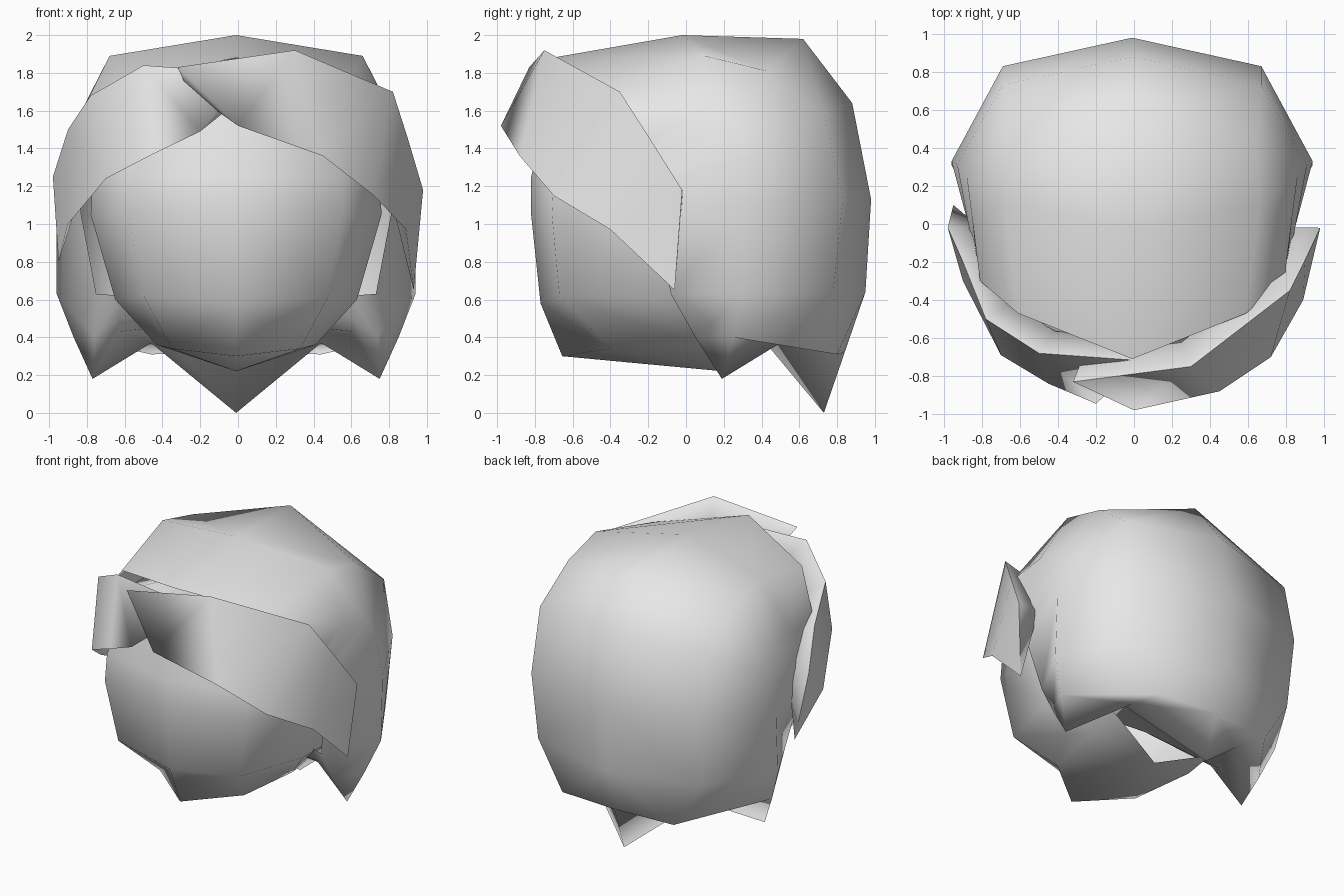
import bpy
import bmesh
from math import radians
from mathutils import Vector

default = bpy.data.objects.get("Cube")
if default:
    bpy.data.objects.remove(default, do_unlink=True)

grey = bpy.data.materials.new("light_grey")
grey.use_nodes = True
COLOUR = (.8, .8, .8, 1)
grey.diffuse_color = COLOUR
grey.node_tree.nodes["Principled BSDF"].inputs["Base Color"].default_value = COLOUR


def grid(bm, strips):
    """Skin neighbouring strips of points with quads; returns the vertex rows."""
    rows = [[bm.verts.new(point) for point in strip] for strip in strips]
    for near, far in zip(rows, rows[1:]):
        for i in range(len(near) - 1):
            bm.faces.new((near[i], near[i + 1], far[i + 1], far[i]))
    return rows


def fan(bm, rim, tip):
    """Close an open chain of vertices to a single point."""
    apex = bm.verts.new(tip)
    for first, second in zip(rim, rim[1:]):
        bm.faces.new((first, second, apex))


def mirror(bm):
    """Copy the left half to the right; the seam is welded on finishing."""
    copy = bmesh.ops.duplicate(bm, geom=bm.verts[:] + bm.edges[:] + bm.faces[:])
    for item in copy["geom"]:
        if isinstance(item, bmesh.types.BMVert):
            item.co.x *= -1


def finish(bm, name, angle, shift=0):
    """Weld, orient and shade the mesh, and add it to the scene."""
    bmesh.ops.remove_doubles(bm, verts=bm.verts[:], dist=.001)
    bmesh.ops.recalc_face_normals(bm, faces=bm.faces[:])
    mesh = bpy.data.meshes.new(name)
    bm.to_mesh(mesh)
    bm.free()
    mesh.materials.append(grey)
    part = bpy.data.objects.new(name, mesh)
    part.location.x = shift
    bpy.context.collection.objects.link(part)
    bpy.ops.object.select_all(action='DESELECT')
    bpy.context.view_layer.objects.active = part
    part.select_set(True)
    bpy.ops.object.shade_smooth_by_angle(angle=radians(angle))


# Head: strips running from the forehead down to the chin
head_strips = [
    [(0, -.68, 1.78), (0, -.82, 1.25), (0, -.82, 1.05), (0, -.77, .58), (0, -.655, .3)],
    [(.45, -.54, 1.7), (.56, -.7, 1.25), (.57, -.71, 1.05), (.49, -.67, .62), (.34, -.4, .34)],
    [(.68, -.22, 1.55), (.76, -.25, 1.25), (.77, -.2, 1.05), (.64, -.15, .6), (.42, .05, .36)],
    [(.65, .2, 1.55), (.75, .2, 1.25), (.75, .2, 1.05), (.64, .2, .6), (.4, .3, .38)],
]
bm = bmesh.new()
rows = grid(bm, head_strips)
fan(bm, [row[0] for row in rows], (0, 0, 1.8))
fan(bm, [row[-1] for row in rows], (0, .2, .22))
mirror(bm)
finish(bm, "head", 60, -.01)

# Hair: strips from the brow over the crown to the pointed lower rim
hair_strips = [
    [(0, -.71, 1.88), (0, -.02, 2), (0, .62, 1.98), (0, .88, 1.64),
     (0, .98, 1.13), (0, .95, .64), (0, .84, .32), (0, .73, 0)],
    [(.6, -.47, 1.76), (.67, .1, 1.89), (.66, .43, 1.81), (.68, .73, 1.58),
     (.68, .83, 1.13), (.66, .78, .64), (.45, .8, .31), (.45, .5, .37)],
    [(.8, -.3, 1.55), (.84, .02, 1.55), (.87, .25, 1.5), (.92, .31, 1.33),
     (.95, .33, 1.1), (.95, .31, .63), (.86, .25, .4), (.76, .19, .18)],
    [(.8, -.32, 1.5), (.8, -.3, 1.4), (.81, -.27, 1.3), (.82, -.22, 1.2),
     (.82, -.16, 1.05), (.74, -.08, .63), (.75, .05, .4), (.76, .19, .18)],
]
bm = bmesh.new()
grid(bm, hair_strips)
# Underside of the hair, rising from the rim to the neck
rim = [strip[-1] for strip in hair_strips[:3]] + hair_strips[3][-2:-4:-1]
inner = [(0, .4, .4), (.4, .38, .42), (.62, .14, .43), (.62, .04, .5), (.6, -.02, .62)]
fan(bm, grid(bm, [rim, inner])[-1], (0, .1, .5))
mirror(bm)
bmesh.ops.dissolve_degenerate(bm, dist=.001, edges=bm.edges[:])
finish(bm, "hair", 80, -.01)


def fringe(name, upper, lower):
    """A wedge-shaped lock, thick along the top and sharp along the bottom."""
    centre = Vector((0, 0, 1.12))
    root = [centre.lerp(Vector(point), .83) for point in upper]
    bm = bmesh.new()
    rows = grid(bm, [lower, upper, root, lower])
    for end in (0, -1):
        bm.faces.new([row[end] for row in rows[:3]])
    finish(bm, name, 100)


# Two locks crossing above the forehead
fringe("fringe_left",
       [(-.32, -.83, 1.83), (.3, -.75, 1.92), (.82, -.35, 1.7), (.9, -.19, 1.45), (.98, -.02, 1.18)],
       [(0, -.98, 1.52), (.45, -.88, 1.36), (.72, -.7, 1.15), (.89, -.4, .97), (.93, -.06, .65)])
fringe("fringe_right",
       [(.05, -.72, 1.8), (-.5, -.68, 1.84), (-.78, -.5, 1.68), (-.9, -.2, 1.5), (-.98, -.02, 1.25)],
       [(-.2, -.945, 1.49), (-.45, -.84, 1.37), (-.7, -.69, 1.24), (-.9, -.3, 1), (-.95, .1, .8)])
